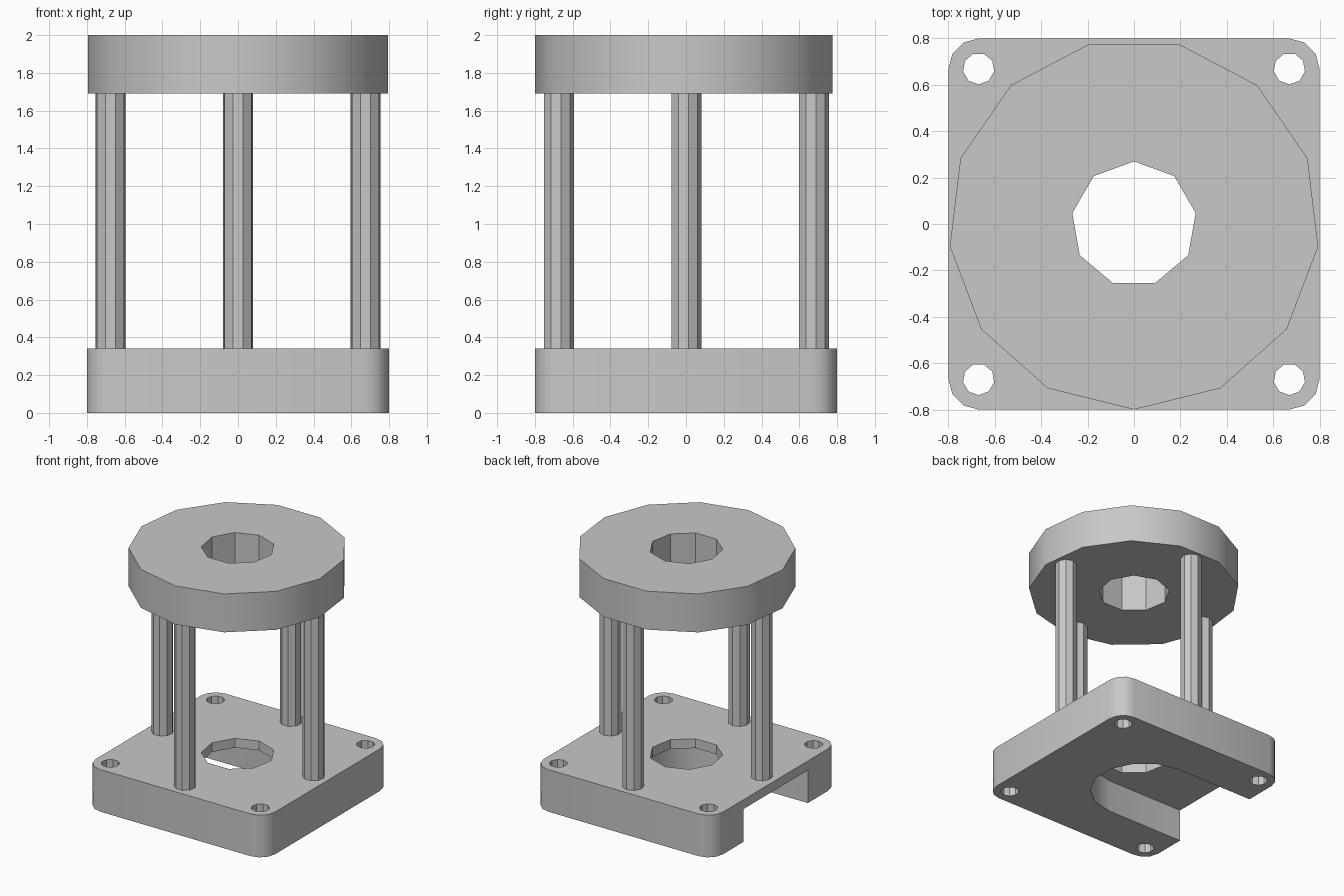
import bpy, bmesh
from math import sin, cos, pi, radians

cube = bpy.data.objects.get("Cube")
if cube:
    bpy.data.objects.remove(cube, do_unlink=True)

# Single grey finish
grey = bpy.data.materials.new("plain_grey")
grey.use_nodes = True
tint = (0.58, 0.58, 0.58, 1)
grey.diffuse_color = tint
grey.node_tree.nodes["Principled BSDF"].inputs["Base Color"].default_value = tint


def arc(cx, cy, r, start, sweep, segments, closed=False):
    """Points along an arc; a closed arc leaves out the repeated end point."""
    count = segments if closed else segments + 1
    angles = [radians(start + sweep * i / segments) for i in range(count)]
    return [(cx + r * cos(a), cy + r * sin(a)) for a in angles]


def polygon(cx, cy, r, sides, start=90):
    return arc(cx, cy, r, start, 360, sides, closed=True)


def prism(name, outline, bottom, top):
    """Extrude a flat outline between two heights."""
    bm = bmesh.new()
    face = bm.faces.new([bm.verts.new((x, y, bottom)) for x, y in outline])
    grown = bmesh.ops.extrude_face_region(bm, geom=[face])
    verts = [v for v in grown["geom"] if isinstance(v, bmesh.types.BMVert)]
    bmesh.ops.translate(bm, verts=verts, vec=(0, 0, top - bottom))
    bmesh.ops.recalc_face_normals(bm, faces=bm.faces)
    mesh = bpy.data.meshes.new(name)
    bm.to_mesh(mesh)
    bm.free()
    mesh.materials.append(grey)
    obj = bpy.data.objects.new(name, mesh)
    bpy.context.collection.objects.link(obj)
    return obj


def activate(obj):
    bpy.ops.object.select_all(action="DESELECT")
    obj.select_set(True)
    bpy.context.view_layer.objects.active = obj


def cut(obj, outline, bottom, top):
    """Subtract a prism from an object."""
    cutter = prism("cutter", outline, bottom, top)
    cutter.hide_render = True
    mod = obj.modifiers.new("cut", "BOOLEAN")
    mod.operation = "DIFFERENCE"
    mod.solver = "EXACT"
    mod.object = cutter
    activate(obj)
    bpy.ops.object.modifier_apply(modifier=mod.name)
    bpy.data.objects.remove(cutter, do_unlink=True)


def smooth(obj):
    activate(obj)
    bpy.ops.object.shade_smooth_by_angle(angle=radians(31))


half, base_top, disc_bottom, height = 0.8, 0.34, 1.69, 2.0
reach = 0.67
bore = polygon(0, 0, 0.27, 9)

# Square base with rounded corners
corner = half - reach
outline = []
for i, (sx, sy) in enumerate([(1, 1), (-1, 1), (-1, -1), (1, -1)]):
    outline += arc(sx * reach, sy * reach, corner, 90 * i, 90, 3)
base = prism("base_plate", outline, 0, base_top)

# Round-ended channel under the base, open at one side
channel = arc(-0.1, 0, 0.41, -90, 180, 7) + [(-1, 0.41), (-1, -0.41)]
cut(base, channel, -0.2, 0.265)

# Centre bore and corner screw holes
cut(base, bore, -0.2, 0.6)
for sx in (-1, 1):
    for sy in (-1, 1):
        cut(base, polygon(sx * reach, sy * reach, 0.068, 9, -90), -0.2, 0.6)
smooth(base)

# Upper ring
ring = prism("top_ring", polygon(0, 0, half, 13, -90), disc_bottom, height)
cut(ring, bore, 1.5, 2.2)
smooth(ring)

# Four posts between base and ring
for side, x, y in [("front", 0, -1), ("back", 0, 1), ("left", 1, 0), ("right", -1, 0)]:
    post = prism(side + "_post", polygon(x * 0.675, y * 0.675, 0.081, 9),
                 base_top, disc_bottom)
    smooth(post)
